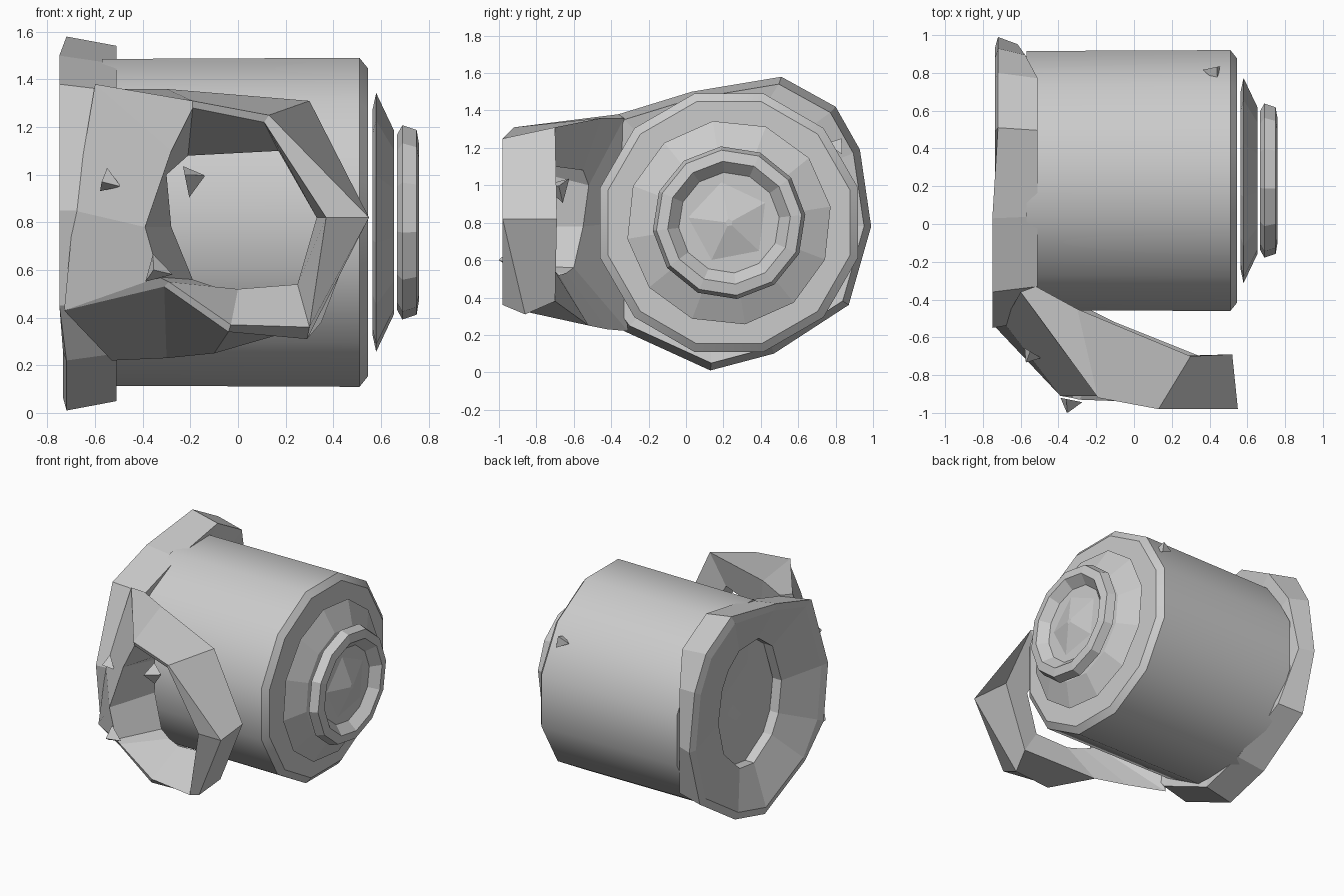
import bpy, bmesh, math
from mathutils import Vector

cube = bpy.data.objects.get("Cube")
if cube:
    bpy.data.objects.remove(cube, do_unlink=True)

grey = bpy.data.materials.new("pale grey")
grey.use_nodes = True
color = (0.6, 0.6, 0.6, 1)
grey.diffuse_color = color
grey.node_tree.nodes["Principled BSDF"].inputs["Base Color"].default_value = color

AXIS_Y, AXIS_Z = 0.23, 0.8


def loft(name, loops, wrap=False, caps=False, smooth=False):
    """Skin closed loops of equal length; wrap joins the last loop to the first."""
    bm = bmesh.new()
    rings = [[bm.verts.new(p) for p in loop] for loop in loops]
    pairs = list(zip(rings, rings[1:]))
    if wrap:
        pairs.append((rings[-1], rings[0]))
    for a, b in pairs:
        for i in range(len(a)):
            j = (i + 1) % len(a)
            bm.faces.new((a[i], a[j], b[j], b[i]))
    if caps:
        bm.faces.new(rings[0])
        bm.faces.new(rings[-1])
    bmesh.ops.recalc_face_normals(bm, faces=bm.faces[:])
    mesh = bpy.data.meshes.new(name)
    bm.to_mesh(mesh)
    bm.free()
    mesh.materials.append(grey)
    obj = bpy.data.objects.new(name, mesh)
    bpy.context.collection.objects.link(obj)
    if smooth:
        bpy.ops.object.select_all(action="DESELECT")
        obj.select_set(True)
        bpy.context.view_layer.objects.active = obj
        bpy.ops.object.shade_smooth_by_angle(angle=math.radians(32))
    return obj


def circle(x, radius, sides, turn=0.0):
    """Polygon around the long axis of the drum."""
    angles = [math.tau * (i + turn) / sides for i in range(sides)]
    return [(x, AXIS_Y + radius * math.cos(a), AXIS_Z + radius * math.sin(a)) for a in angles]


def lathe(name, profile, sides, turn=0.0, smooth=False):
    return loft(name, [circle(x, r, sides, turn) for x, r in profile],
                caps=True, smooth=smooth)


def shard(name, center, size, direction):
    """Small three-sided spike."""
    c, d = Vector(center), Vector(direction).normalized()
    u = d.orthogonal().normalized()
    v = d.cross(u)
    base = [c + size * (u * math.cos(a) + v * math.sin(a))
            for a in (0, math.tau / 3, 2 * math.tau / 3)]
    tip = [c + d * size + (p - c) * 0.05 for p in base]
    loft(name, [base, tip], caps=True)


# Main drum with a flat underside, dished at the left and chamfered at the right
lathe("drum", [(-0.48, 0.1), (-0.57, 0.5), (-0.57, 0.71), (0.51, 0.715), (0.545, 0.67)],
      12, 0.5, True)

# Floating stepped end plates
lathe("wide_end_plate", [(0.565, 0.48), (0.58, 0.55), (0.655, 0.39)], 12, 0.3)
lathe("small_end_plate",
      [(0.668, 0.37), (0.69, 0.41), (0.75, 0.39), (0.76, 0.33), (0.7, 0.27)], 12, 0.2)
lathe("center_spike", [(0.69, 0.26), (0.75, 0.02)], 5, 0.4)

# Heavy faceted collar around the left end, funnelling inwards to its hole
outline = [(0.51, 1.58), (0.8, 1.42), (0.93, 1.19), (0.99, 0.78), (0.87, 0.36), (0.47, 0.1),
           (0.13, 0.01), (-0.33, 0.22), (-0.5, 0.45), (-0.55, 0.85), (-0.36, 1.38), (0.03, 1.5)]


def collar_rim(x, scale):
    return [(x, AXIS_Y + (y - AXIS_Y) * scale, AXIS_Z + (z - AXIS_Z) * scale)
            for y, z in outline]


def collar_hole(x, half_width, half_height):
    angles = [math.atan2(z - AXIS_Z, y - AXIS_Y) for y, z in outline]
    return [(x, 0.17 + half_width * math.cos(a), AXIS_Z + half_height * math.sin(a))
            for a in angles]


outer_rim = [(-0.72 if y > 0.3 or z < 0.3 else -0.75, y, z) for _, y, z in collar_rim(0, 1)]
inner_rim = [(-0.51 - 0.7 * max(0, y - 0.8), y, z) for _, y, z in collar_rim(0, 0.95)]
loft("collar", [outer_rim, inner_rim, collar_hole(-0.56, 0.36, 0.45),
                collar_hole(-0.63, 0.36, 0.45), collar_rim(-0.735, 0.93)], wrap=True)

# Open bracket: each station lists front outer, back outer, back inner, front inner
stations = [
    [(0.55, -0.98, 0.82), (0.52, -0.69, 0.82), (0.33, -0.7, 0.82), (0.37, -0.98, 0.82)],
    [(0.13, -0.98, 1.25), (0.3, -0.7, 1.31), (0.17, -0.7, 1.1), (0.11, -0.96, 1.22)],
    [(-0.19, -0.92, 1.31), (-0.3, -0.45, 1.36), (-0.21, -0.55, 1.08), (-0.19, -0.91, 1.28)],
    [(-0.6, -0.36, 1.38), (-0.52, -0.33, 1.36), (-0.3, -0.52, 1), (-0.28, -0.91, 1.1)],
    [(-0.69, -0.52, 0.85), (-0.52, -0.36, 0.8), (-0.28, -0.55, 0.78), (-0.39, -0.91, 0.78)],
    [(-0.73, -0.55, 0.43), (-0.53, -0.31, 0.22), (-0.19, -0.6, 0.56), (-0.33, -0.92, 0.57)],
    [(-0.31, -0.91, 0.53), (-0.3, -0.42, 0.23), (-0.1, -0.64, 0.53), (-0.29, -0.93, 0.55)],
    [(-0.04, -0.93, 0.34), (-0.1, -0.52, 0.25), (0, -0.68, 0.52), (-0.03, -0.94, 0.37)],
    [(0.29, -0.86, 0.31), (0.35, -0.7, 0.38), (0.25, -0.7, 0.54), (0.3, -0.98, 0.36)],
]
loft("bracket", stations, wrap=True)

# Loose chips on the surfaces
shard("bracket_chip", (-0.54, -0.68, 0.97), 0.06, (-0.6, -1, 0))
shard("bracket_corner_chip", (-0.34, -0.93, 0.6), 0.07, (-0.2, -1, 0))
shard("hole_chip", (-0.22, -0.68, 0.98), 0.08, (1, 0, 0.2))
shard("drum_top_chip", (0.42, 0.8, 1.2), 0.06, (0.3, 0.5, 0.8))
